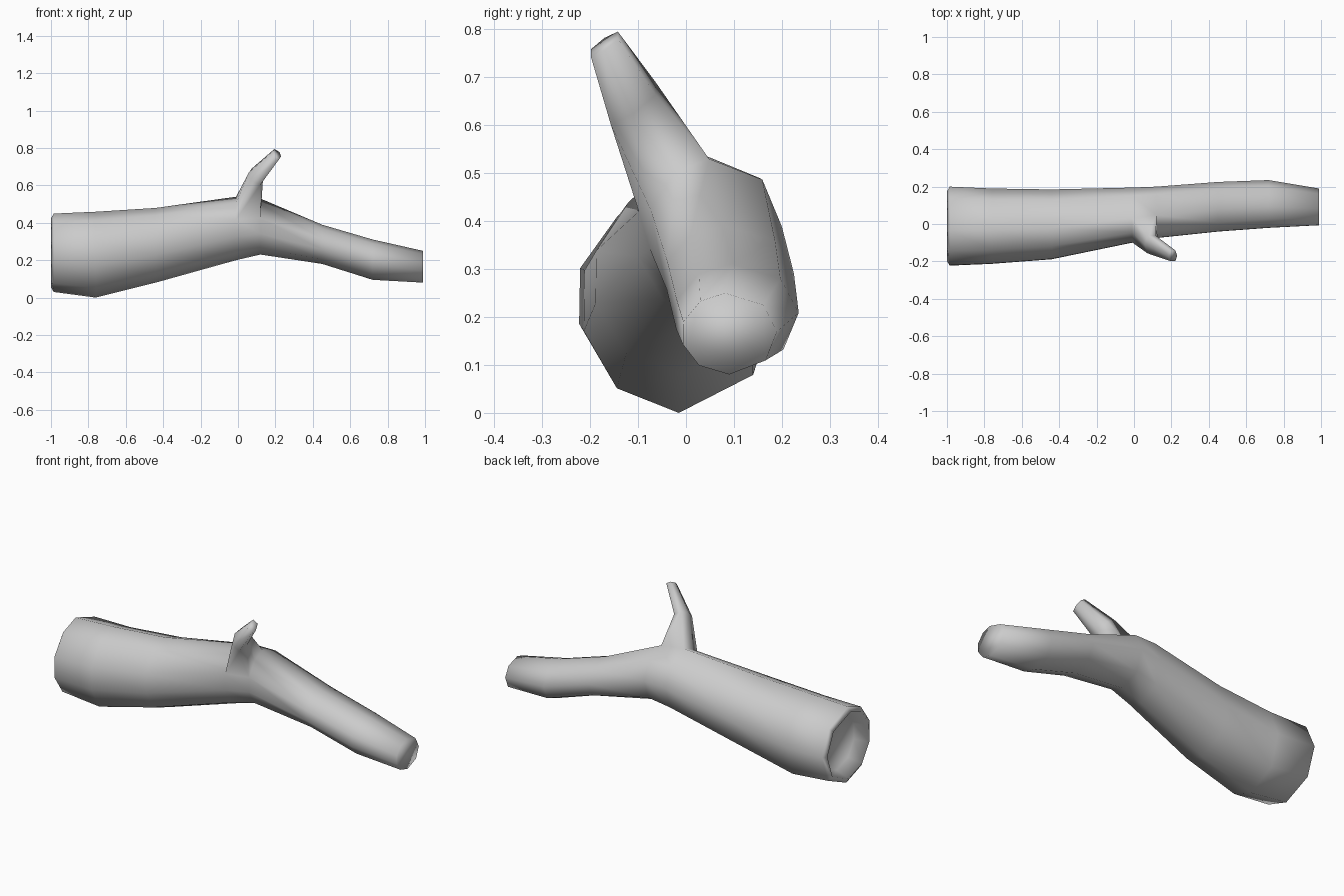
import bpy, bmesh, math
from mathutils import Vector

cube = bpy.data.objects.get("Cube")
if cube:
    bpy.data.objects.remove(cube)

# Uneven nine-sided cross-section
ANGLES = [math.radians(a) for a in (-90, -41, 3, 45, 95, 127, 163, 195, 231)]
SIDES = len(ANGLES)

# Trunk stations from thick to thin: x, centre y, centre z, radius y, radius z
STATIONS = [
    (-0.985, -0.015, 0.24, 0.215, 0.21),
    (-0.76, -0.015, 0.23, 0.205, 0.23),
    (-0.44, -0.005, 0.28, 0.19, 0.20),
    (-0.01, 0.045, 0.37, 0.15, 0.17),
    (0.12, 0.06, 0.38, 0.14, 0.15),
    (0.45, 0.09, 0.285, 0.135, 0.105),
    (0.72, 0.105, 0.203, 0.13, 0.108),
    (0.99, 0.09, 0.165, 0.10, 0.085),
]
FORK = 3                      # trunk segment that carries the twig
TWIG_SIDES = (4, 5)           # faces of that segment opened for the twig

bm = bmesh.new()


def ring(x, cy, cz, ry, rz):
    return [bm.verts.new((x, cy + ry * math.cos(a), cz + rz * math.sin(a)))
            for a in ANGLES]


def bridge(a, b, skip=()):
    n = len(a)
    for i in range(n):
        if i not in skip:
            j = (i + 1) % n
            bm.faces.new((a[i], a[j], b[j], b[i]))


# Trunk and thin limb
rings = [ring(*s) for s in STATIONS]
for k in range(len(rings) - 1):
    bridge(rings[k], rings[k + 1], TWIG_SIDES if k == FORK else ())
bm.faces.new(rings[-1])

# Thick end: narrow rim and a hollow dish
x, cy, cz, ry, rz = STATIONS[0]
outer = rings[0]
for depth, scale in ((-0.015, 0.88), (0.06, 0.74)):
    inner = ring(x + depth, cy, cz, ry * scale, rz * scale)
    bridge(inner, outer)
    outer = inner
bm.faces.new(outer)

# Twig growing out of the open faces
lower, upper = rings[FORK], rings[FORK + 1]
base = lower[4:7] + upper[4:7][::-1]
ACROSS = Vector((-0.038, 0, 0.022))
FRONT = Vector((0, -0.052, -0.034))
HEX = [(0.6, -0.9), (1, 0), (0.6, 0.9), (-0.6, 0.9), (-1, 0), (-0.6, -0.9)]
for centre, scale in (((0.095, -0.11, 0.645), 1.0), ((0.208, -0.17, 0.768), 0.6)):
    nxt = [bm.verts.new(Vector(centre) + (ACROSS * s + FRONT * t) * scale)
           for s, t in HEX]
    bridge(base, nxt)
    base = nxt
bm.faces.new(base)

bmesh.ops.recalc_face_normals(bm, faces=bm.faces)
for f in bm.faces:
    f.smooth = True

mesh = bpy.data.meshes.new("branch")
bm.to_mesh(mesh)
bm.free()
branch = bpy.data.objects.new("branch", mesh)
bpy.context.collection.objects.link(branch)

# Plain grey material
grey = bpy.data.materials.new("plain grey")
grey.use_nodes = True
colour = (0.6, 0.6, 0.6, 1)
grey.diffuse_color = colour
grey.node_tree.nodes["Principled BSDF"].inputs["Base Color"].default_value = colour
mesh.materials.append(grey)
